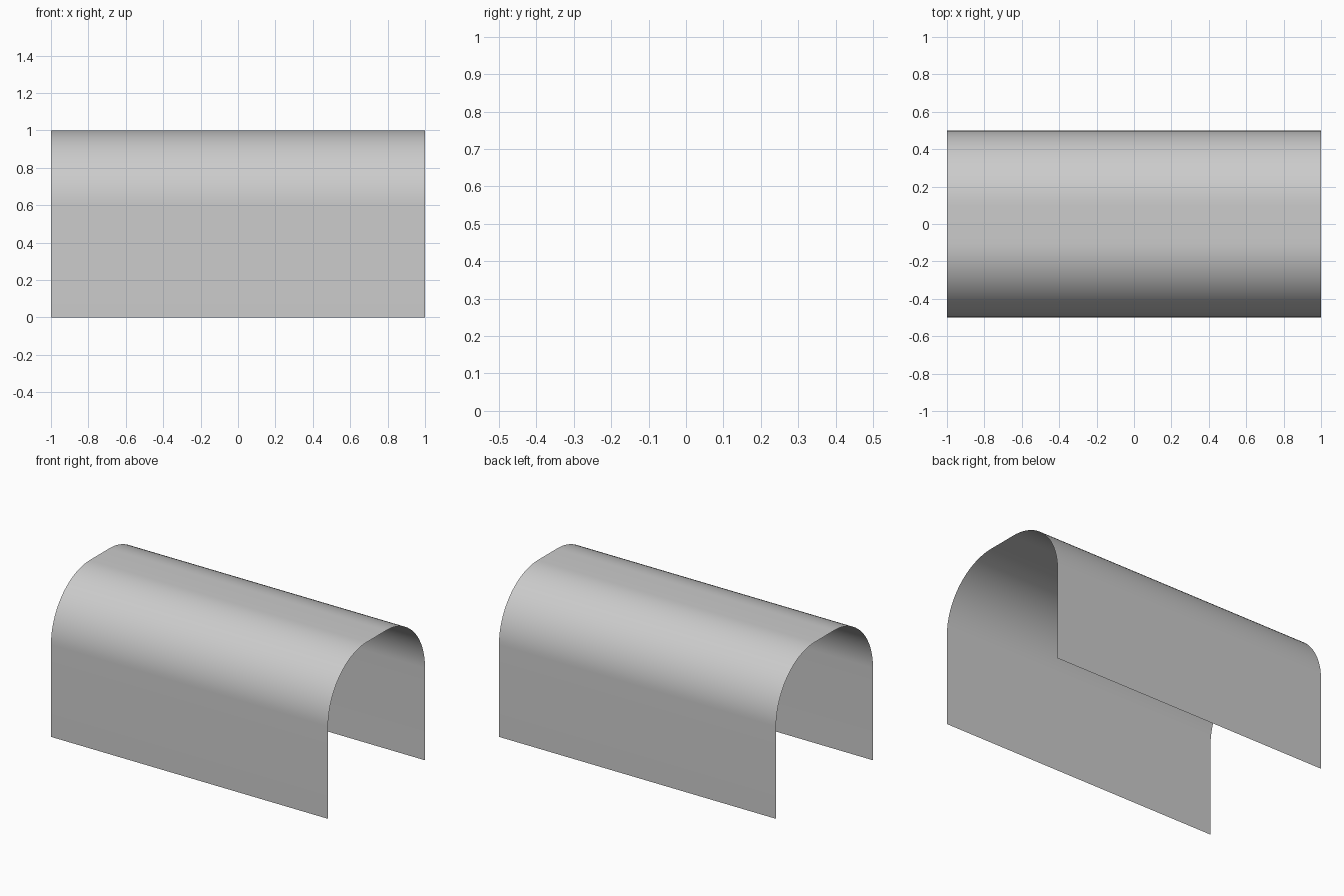
import bpy, bmesh, math

if "Cube" in bpy.data.objects:
    bpy.data.objects.remove(bpy.data.objects["Cube"])

HALF_LEN, HALF_W, HEIGHT, R, STEPS = 1.0, 0.5, 1.0, 0.4, 24

# Right half of the cross-section: rounded corner from wall to flat top
arc = [(HALF_W - R + R * math.cos(a), HEIGHT - R + R * math.sin(a))
       for a in (math.pi / 2 * i / STEPS for i in range(STEPS + 1))]
right = [(HALF_W, 0.0)] + arc
profile = right + [(-y, z) for y, z in reversed(right)]

# Open, thin tunnel shell: extrude the profile along x
bm = bmesh.new()
verts = [bm.verts.new((-HALF_LEN, y, z)) for y, z in profile]
edges = [bm.edges.new(pair) for pair in zip(verts, verts[1:])]
geom = bmesh.ops.extrude_edge_only(bm, edges=edges)["geom"]
bmesh.ops.translate(bm, vec=(2 * HALF_LEN, 0, 0),
                    verts=[g for g in geom if isinstance(g, bmesh.types.BMVert)])

# Make every normal face outward from the tunnel axis
bm.normal_update()
for f in bm.faces:
    c = f.calc_center_median()
    if f.normal.y * c.y + f.normal.z * (c.z - 0.5) < 0:
        f.normal_flip()

mesh = bpy.data.meshes.new("tunnel_cover")
bm.to_mesh(mesh)
bm.free()
mesh.shade_smooth()
cover = bpy.data.objects.new("tunnel_cover", mesh)
bpy.context.collection.objects.link(cover)
